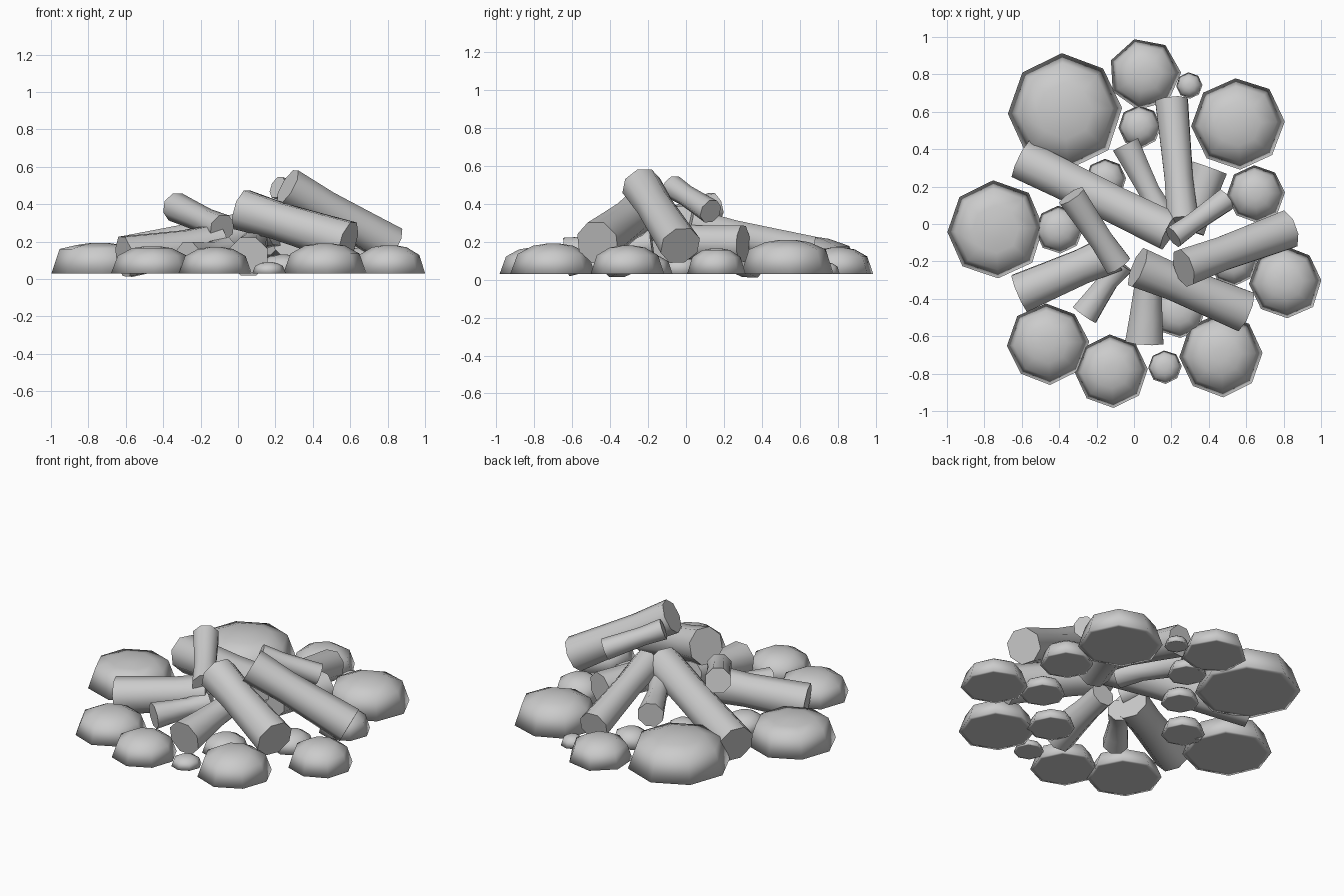
import bpy, bmesh, math, random
from mathutils import Vector

random.seed(4)
cube = bpy.data.objects.get("Cube")
if cube:
    bpy.data.objects.remove(cube, do_unlink=True)

# Single grey material
grey = bpy.data.materials.new("plain_grey")
grey.use_nodes = True
grey.diffuse_color = (0.6, 0.6, 0.6, 1)
bsdf = next(n for n in grey.node_tree.nodes if n.type == 'BSDF_PRINCIPLED')
bsdf.inputs["Base Color"].default_value = (0.6, 0.6, 0.6, 1)
bsdf.inputs["Roughness"].default_value = 0.8


def loft(name, start, axis, sides, rings, wobble, turn, sharp):
    """Capped tube along axis; rings are (distance, radius) pairs."""
    axis = Vector(axis).normalized()
    helper = Vector((0, 0, 1)) if abs(axis.z) < 0.9 else Vector((0, 1, 0))
    u = helper.cross(axis).normalized()
    v = axis.cross(u)
    scale = [1 + random.uniform(-wobble, wobble) for _ in range(sides)]
    bm = bmesh.new()
    loops = []
    for dist, radius in rings:
        loop = []
        for i in range(sides):
            a = turn + math.tau * i / sides
            spoke = u * math.cos(a) + v * math.sin(a)
            loop.append(bm.verts.new(Vector(start) + axis * dist + spoke * radius * scale[i]))
        loops.append(loop)
    for low, high in zip(loops, loops[1:]):
        for i in range(sides):
            j = (i + 1) % sides
            bm.faces.new((low[i], low[j], high[j], high[i]))
    bm.faces.new(loops[0][::-1])
    bm.faces.new(loops[-1])
    bmesh.ops.recalc_face_normals(bm, faces=bm.faces)
    mesh = bpy.data.meshes.new(name)
    bm.to_mesh(mesh)
    bm.free()
    mesh.materials.append(grey)
    obj = bpy.data.objects.new(name, mesh)
    bpy.context.collection.objects.link(obj)
    bpy.ops.object.select_all(action='DESELECT')
    obj.select_set(True)
    bpy.context.view_layer.objects.active = obj
    bpy.ops.object.shade_smooth_by_angle(angle=math.radians(sharp))


def stone(name, x, y, r, h, shoulder=0.66, sides=8):
    """Low dome with a straight sloped skirt, shaded softly over its flat base."""
    profile = [(0, 0.88), (0, 1.0), (shoulder, 0.83), (0.93, 0.48), (1, 0.18)]
    loft(name, (x, y, 0.03), (0, 0, 1), sides,
         [(h * t, r * s) for t, s in profile], 0.02, 0.05, 150)


def log(name, outer, inner, r, waist=0.85, tip=0.97):
    """Eight-sided log, slightly narrower in the middle."""
    span = Vector(inner) - Vector(outer)
    n = span.length
    loft(name, outer, span, 8,
         [(0, r), (n * 0.3, r * (1 + waist) / 2), (n * 0.65, r * waist), (n, r * tip)],
         0.02, math.pi / 8, 60)


# Outer ring of stones
stone("stone_back_big", -0.37, 0.605, 0.31, 0.20, 0.74)
stone("stone_back", 0.055, 0.80, 0.195, 0.14, sides=7)
stone("pebble_back", 0.295, 0.74, 0.07, 0.06)
stone("stone_back_left", 0.555, 0.535, 0.248, 0.18, 0.72)
stone("stone_right", -0.74, -0.03, 0.26, 0.163, 0.8)
stone("stone_left", 0.65, 0.16, 0.155, 0.135)
stone("stone_front_left", 0.81, -0.31, 0.195, 0.15)
stone("stone_front_big", 0.465, -0.70, 0.225, 0.16)
stone("pebble_front", 0.165, -0.765, 0.09, 0.06)
stone("stone_front", -0.12, -0.785, 0.195, 0.14)
stone("stone_front_right", -0.46, -0.64, 0.217, 0.145)

# Small stones beneath the logs
stone("inner_stone_back", 0.03, 0.52, 0.115, 0.09)
stone("inner_stone_back_right", -0.15, 0.24, 0.11, 0.09)
stone("inner_stone_right", -0.40, -0.03, 0.13, 0.10)
stone("inner_stone_front", 0.24, -0.47, 0.14, 0.10)
stone("inner_stone_left", 0.53, -0.20, 0.13, 0.10)

# Lower layer of logs
log("log_back_right", (-0.60, 0.345, 0.12), (0.19, -0.04, 0.285), 0.118, 0.92)
log("log_front_right", (-0.61, -0.37, 0.12), (-0.10, -0.15, 0.19), 0.114, 0.88)
log("log_front_right_thin", (-0.265, -0.485, 0.125), (-0.07, -0.21, 0.155), 0.08, 0.72)
log("log_front", (0.055, -0.63, 0.12), (0.085, -0.18, 0.19), 0.11, 0.72, 0.7)
log("log_back_left", (0.405, 0.30, 0.19), (0.285, -0.03, 0.20), 0.103, 0.92)
log("log_back", (0.20, 0.66, 0.14), (0.26, 0.02, 0.29), 0.095, 0.87)
log("log_back_thin", (-0.045, 0.425, 0.19), (0.15, 0.04, 0.20), 0.08, 0.75)

# Upper layer of logs
log("top_log_right", (-0.335, 0.15, 0.385), (-0.085, -0.22, 0.27), 0.08, 0.85)
log("top_log_front", (0.59, -0.465, 0.195), (0.02, -0.23, 0.37), 0.12, 0.88)
log("top_log_left", (0.82, -0.03, 0.18), (0.265, -0.235, 0.495), 0.11, 0.88)
log("top_log_thin", (0.49, 0.13, 0.36), (0.21, -0.07, 0.49), 0.066, 0.85)
